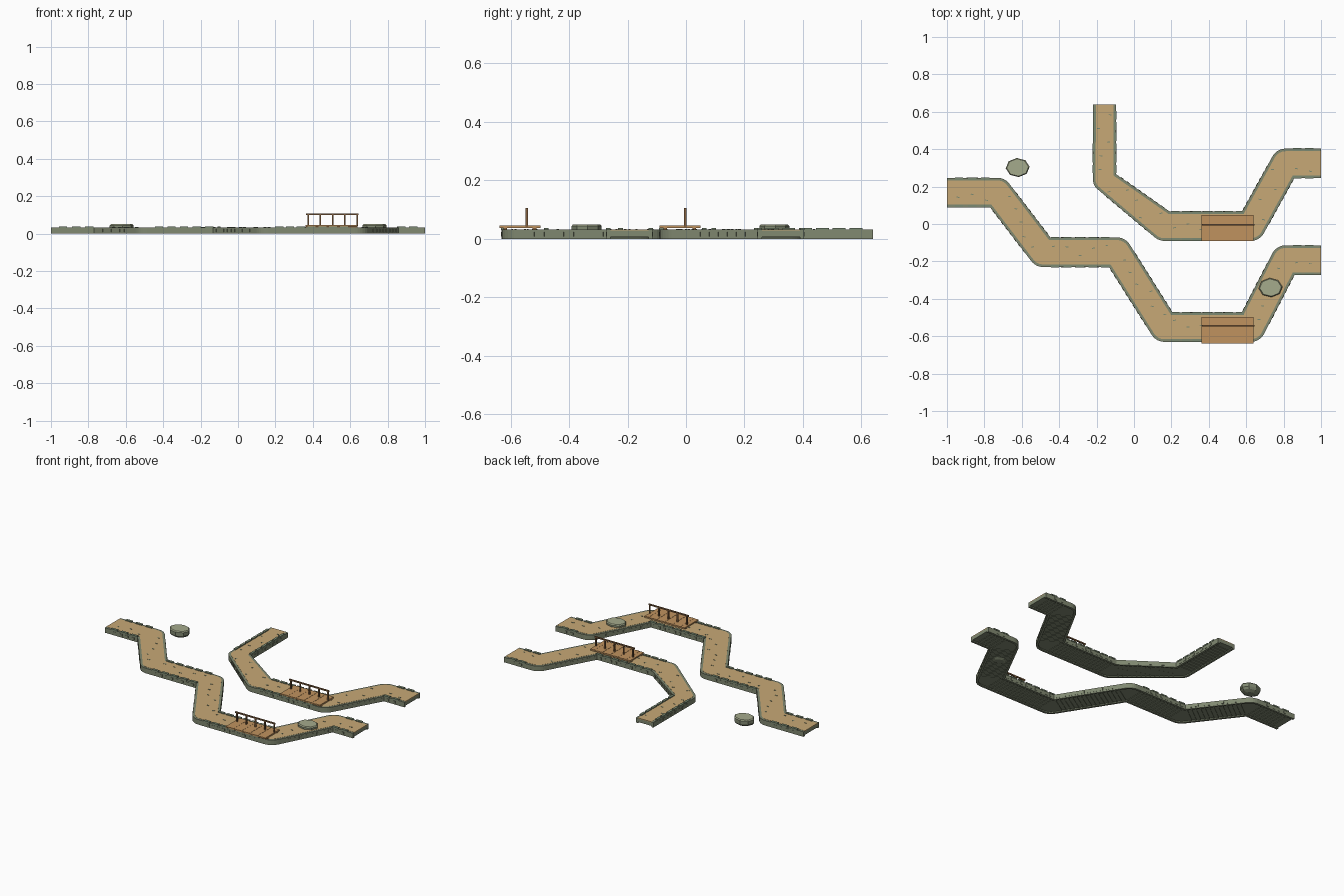
import bpy, bmesh, math, random
from mathutils import Vector, Matrix

random.seed(4)
if "Cube" in bpy.data.objects:
    bpy.data.objects.remove(bpy.data.objects["Cube"])


def material(name, *srgb):
    m = bpy.data.materials.new(name)
    col = [(c / 255) ** 2.2 for c in srgb] + [1]
    m.diffuse_color = col
    m.use_nodes = True
    m.node_tree.nodes["Principled BSDF"].inputs["Base Color"].default_value = col
    return m


DIRT = material("packed dirt", 198, 167, 117)
STONE = material("green grey stone", 128, 136, 113)
CURB = material("curb stone", 122, 137, 114)
ROCK = material("pale rock", 163, 169, 139)
PLANK = material("plank wood", 190, 145, 95)
POST = material("dark wood", 130, 97, 66)


def finish(bm, name, mat):
    bmesh.ops.recalc_face_normals(bm, faces=bm.faces)
    me = bpy.data.meshes.new(name)
    bm.to_mesh(me)
    bm.free()
    me.materials.append(mat)
    ob = bpy.data.objects.new(name, me)
    bpy.context.collection.objects.link(ob)
    return ob


def add_box(bm, x, y, z0, z1, length, width, angle=0):
    mat = (Matrix.Translation((x, y, (z0 + z1) / 2)) @ Matrix.Rotation(angle, 4, 'Z')
           @ Matrix.Diagonal((length, width, z1 - z0, 1)))
    bmesh.ops.create_cube(bm, size=1, matrix=mat)


def normal_of(a, b):
    d = (b - a).normalized()
    return Vector((-d.y, d.x))


def edge_line(path, side, inset):
    """Offset a path: round on the outside of each bend, sharp on the inside."""
    pts = [Vector(p[:2]) for p in path]
    out = []
    for i, p in enumerate(pts):
        w = path[i][2] - inset
        n0 = normal_of(pts[max(i - 1, 0)], pts[max(i, 1)]) * side
        n1 = normal_of(pts[min(i, len(pts) - 2)], pts[min(i + 1, len(pts) - 1)]) * side
        if i in (0, len(pts) - 1):
            out.append(p + n0 * w)
            continue
        turn = (n0.x * n1.y - n0.y * n1.x) * side
        if turn > 0:
            mid = (n0 + n1).normalized()
            out.append(p + mid * w / mid.dot(n0))
        else:
            for k in range(7):
                out.append(p + n0.lerp(n1, k / 6).normalized() * w)
    return out


RIM = 0.014


def road_bed(path, name):
    # dirt surface over a stone slab
    outline = edge_line(path, 1, RIM) + edge_line(path, -1, RIM)[::-1]
    for part, mat, z0, z1 in (("dirt", DIRT, 0.028, 0.033), ("slab", STONE, 0.007, 0.028)):
        bm = bmesh.new()
        f = bm.faces.new([bm.verts.new((*p, z0)) for p in outline])
        ext = bmesh.ops.extrude_face_region(bm, geom=[f])
        moved = [v for v in ext["geom"] if isinstance(v, bmesh.types.BMVert)]
        bmesh.ops.translate(bm, verts=moved, vec=(0, 0, z1 - z0))
        bmesh.ops.triangulate(bm, faces=[f for f in bm.faces if len(f.verts) > 4])
        finish(bm, name + "_" + part, mat)
    # retaining walls along both edges
    bm = bmesh.new()
    for side in (1, -1):
        outer, inner = edge_line(path, side, 0), edge_line(path, side, RIM)
        rings = [[bm.verts.new((*q, z)) for q, z in
                  ((a, 0), (a, 0.032), (b, 0.032), (b, 0))] for a, b in zip(outer, inner)]
        for r, s in zip(rings, rings[1:]):
            for k in range(4):
                j = (k + 1) % 4
                bm.faces.new((r[k], r[j], s[j], s[k]))
        bm.faces.new(rings[0])
        bm.faces.new(rings[-1])
    finish(bm, name + "_wall", STONE)


def road_details(path, name):
    curbs, bricks, ribs, pebbles = (bmesh.new() for _ in range(4))
    for a, b in zip(path, path[1:]):
        p, q = Vector(a[:2]), Vector(b[:2])
        d = q - p
        ang, n, length = math.atan2(d.y, d.x), normal_of(p, q), d.length
        straight = min(abs(d.x), abs(d.y)) < 0.02

        def along(pitch, margin):
            count = max(int((length - 2 * margin) / pitch), 1)
            for k in range(count):
                t = (margin + (k + 0.5) * (length - 2 * margin) / count) / length
                yield p.lerp(q, t), a[2] + (b[2] - a[2]) * t

        if straight:
            for c, w in along(0.057, 0.03):
                for side in (1, -1):
                    e = c + n * side * (w - 0.006)
                    add_box(curbs, e.x, e.y, 0.03, 0.038, 0.044, 0.016, ang)
        for c, w in along(0.035, 0.05):
            for side in (1, -1):
                e = c + n * side * w
                add_box(bricks, e.x, e.y, 0.009, 0.023, 0.018, 0.004, ang)
        for c, w in along(0.025, 0.03):
            add_box(ribs, c.x, c.y, 0.004, 0.0075, 0.008, 2 * (w - RIM), ang)
        for c, w in along(0.07, 0.02):
            e = c + n * random.uniform(-0.6, 0.6) * w
            add_box(pebbles, e.x, e.y, 0.032, 0.0345, 0.016, 0.005, random.uniform(-0.3, 0.3))
    finish(curbs, name + "_curb_stones", CURB)
    finish(bricks, name + "_side_bricks", STONE)
    finish(ribs, name + "_under_ribs", STONE)
    finish(pebbles, name + "_pebbles", CURB)


def bridge(yc, rail_y, name):
    # planks laid across, two edge beams, then a handrail on posts
    planks, wood = bmesh.new(), bmesh.new()
    x0, x1, count = 0.36, 0.64, 10
    step = (x1 - x0) / count
    xm = (x0 + x1) / 2
    for k in range(count):
        add_box(planks, x0 + (k + 0.5) * step, yc, 0.037, 0.045 + 0.001 * (k % 2), step, 0.14)
    for s in (1, -1):
        add_box(wood, xm, yc + s * 0.05, 0.031, 0.0375, x1 - x0, 0.012)
    for k in range(5):
        add_box(wood, 0.375 + k * 0.0655, rail_y, 0.04, 0.1, 0.008, 0.008)
    add_box(wood, xm + 0.004, rail_y, 0.098, 0.106, x1 - x0, 0.008)
    finish(planks, name + "_planks", PLANK)
    finish(wood, name + "_rail_and_beams", POST)


def rock(x, y, name):
    # squat eight-sided boulder with a pale cap and darker sides
    bm = bmesh.new()
    rings = []
    for r, z in ((0.03, 0), (0.054, 0.01), (0.064, 0.022), (0.064, 0.044), (0.058, 0.05)):
        rings.append([bm.verts.new((x + r * math.cos(t), y + 0.8 * r * math.sin(t), z))
                      for t in (math.tau * (k + 0.1) / 8 for k in range(8))])
    for lo, hi in zip(rings, rings[1:]):
        for k in range(8):
            j = (k + 1) % 8
            bm.faces.new((lo[k], lo[j], hi[j], hi[k]))
    bm.faces.new(rings[0])
    bm.faces.new(rings[-1])
    ob = finish(bm, name, ROCK)
    ob.data.materials.append(STONE)
    for f in ob.data.polygons:
        f.material_index = 0 if f.center.z > 0.045 else 1


# each path point is x, y and half width
W = 0.079
front_path = [(-1, 0.168, W), (-0.73, 0.168, W), (-0.486, -0.151, W), (-0.09, -0.151, W),
              (0.162, -0.551, W), (0.625, -0.551, W), (0.81, -0.193, W), (1, -0.193, W)]
back_path = [(-0.157, 0.64, 0.061), (-0.157, 0.235, 0.062), (0.162, -0.011, W),
             (0.625, -0.011, W), (0.81, 0.324, W), (1, 0.324, W)]

for path, name in ((front_path, "front_road"), (back_path, "back_road")):
    road_bed(path, name)
    road_details(path, name)
bridge(-0.568, -0.545, "front_bridge")
bridge(-0.021, -0.003, "back_bridge")
rock(-0.622, 0.302, "left_rock")
rock(0.73, -0.34, "right_rock")
